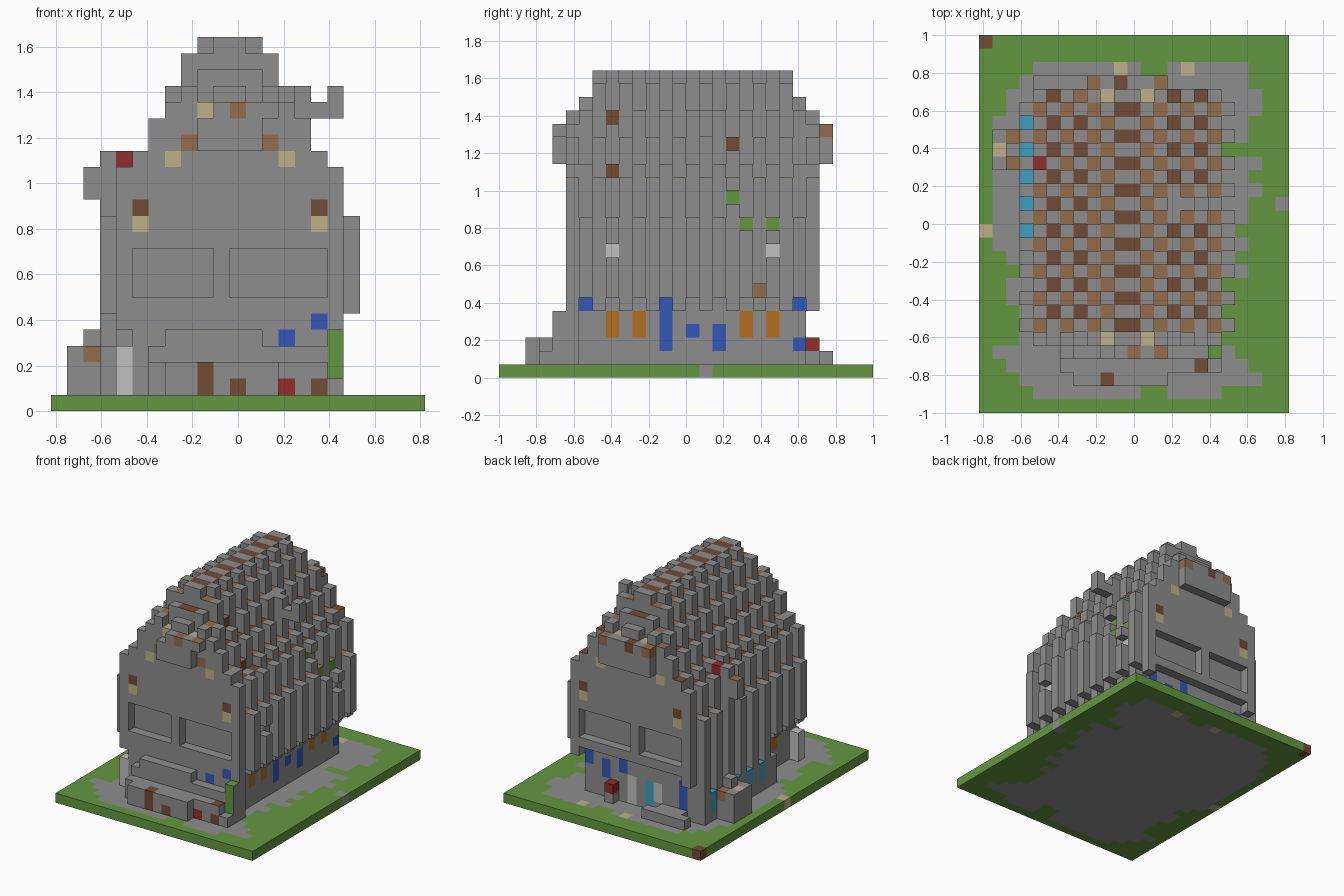
import bpy
import bmesh
from mathutils import Vector

if "Cube" in bpy.data.objects:
    bpy.data.objects.remove(bpy.data.objects["Cube"])

SIZE = 2 / 28
ORIGIN = Vector((-11.5, -14, 0))
COLOURS = {
    "grey": (.27, .27, .27), "green": (.127, .31, .052),
    "brown": (.168, .071, .035), "tan": (.292, .155, .073),
    "cream": (.51, .44, .25), "blue": (.034, .096, .48),
    "orange": (.46, .162, .015), "red": (.29, .027, .027),
    "white": (.52, .53, .52), "cyan": (.053, .345, .54),
}
NAMES = list(COLOURS)
materials = []
for name, rgb in COLOURS.items():
    mat = bpy.data.materials.new(name)
    mat.use_nodes = True
    mat.diffuse_color = (*rgb, 1)
    mat.node_tree.nodes["Principled BSDF"].inputs["Base Color"].default_value = (*rgb, 1)
    materials.append(mat)

cells = {}  # grid position -> (part, colour)
tints = {}  # (grid position, axis, step) -> colour of that one face
SIDES = {"right": (0, 1), "left": (0, 0), "front": (1, 0), "back": (1, 1), "top": (2, 1)}


def box(part, colour, xs, ys, zs):
    """Fill inclusive ranges of blocks; a plain number means one block."""
    spans = [(s, s) if isinstance(s, int) else s for s in (xs, ys, zs)]
    (a, b), (c, d), (e, f) = spans
    for i in range(a, b + 1):
        for j in range(c, d + 1):
            for k in range(e, f + 1):
                cells[i, j, k] = (part, colour)


def carve(xs, y, zs):
    for i in range(xs[0], xs[1] + 1):
        for k in range(zs[0], zs[1] + 1):
            cells.pop((i, y, k), None)


def paint(side, colour, across, low, high=None, recess=False):
    """Colour the outermost faces on one side, one block deeper if recessed."""
    axis, step = SIDES[side]
    for other in range(low, (high or low) + 1):
        hits = []
        for depth in range(28):
            pos = [across, other]
            pos.insert(axis, 27 - depth if step else depth)
            if tuple(pos) in cells:
                hits.append(tuple(pos))
        if recess:
            cells.pop(hits.pop(0))
        tints[hits[0], axis, step] = colour


# Grass slab with a ragged paved patch
box("ground_slab", "green", (0, 22), (0, 27), 0)
LEFT = [4, 3, 2, 1, 3, 3, 3, 2, 2, 3, 2, 1, 1, 1, 1, 1, 1, 1, 1, 1, 1, 2, 2, 3, 4]
RIGHT = [17, 20, 19, 18, 17, 17, 17, 18, 17, 19, 18, 19, 18, 19, 19, 20, 19, 20,
         17, 19, 19, 20, 20, 19, 19]
for row, (a, b) in enumerate(zip(LEFT, RIGHT), 1):
    box("ground_slab", "grey", (a, b), row, 0)
for row in (1, 2, 25):
    box("ground_slab", "green", (12, 13), row, 0)
box("ground_slab", "grey", 22, 15, 0)
box("ground_slab", "brown", 0, 27, 0)
for i, j in ((0, 13), (10, 25), (15, 25)):
    box("ground_slab", "cream", i, j, 0)

# Ground floor, and a side bay of posts with glazing between them
box("ground_floor", "grey", (5, 16), (5, 22), (1, 5))
box("side_bay", "grey", 4, (11, 22), (1, 5))
for j in range(11, 23):
    box("side_bay", "grey", 3, j, (1, 3 if j % 2 else 5))
for j in range(13, 22, 2):
    box("side_bay", "cyan", 3, j, (2, 3))

# Steep roof of alternating upright shingles with timber behind them
POSTS = [23, 23, 22, 20, 18, 16, 15, 12]
for j in range(5, 24):
    limit = (20, 21, 23)[min(j - 5, 23 - j, 2)]
    wide = j % 2 == 0
    for c in range(8 if wide else 7):
        raised = (c % 2 == 1) == wide
        top = min(POSTS[c if raised else c + 1], limit)
        bottom = 6 if wide or c < 6 else 5
        for i in (11 + c, 10 - c):
            box("roof", "grey", i, j, (bottom, top - 1))
            if not raised:
                paint("top", "brown" if c in (0, 3, 5) else "tan", i, j)

# Gable walls with recessed panels
for wall, side in ((5, "front"), (23, "back")):
    part = side + "_gable"
    for c in range(6):
        top = min(POSTS[c], 19) - 1
        box(part, "grey", (10 - c, 11 + c), wall, (6, top))
    carve((5, 9), wall, (7, 9))
    carve((11, 16), wall, (7, 9))
    for i in (9, 12):
        carve((i, i), wall, (19, 19))
        box(part, "cream", i, wall, 18)
    for c, k, colour in ((3, 15, "cream"), (2, 16, "tan"), (5, 12, "brown"),
                         (5, 11, "cream")):
        for i in (11 + c, 10 - c):
            paint(side, colour, i, k)

# Projecting gable caps
box("front_cap", "grey", (9, 12), 4, (16, 17))
box("front_cap", "grey", (10, 13), 4, 18)
box("front_cap", "tan", 11, 4, 18)
box("back_cap", "grey", (8, 13), 24, (16, 18))
box("back_cap", "brown", 10, 24, 18)
for i in (8, 13):
    box("back_cap", "tan", i, 24, 18)
paint("top", "tan", 13, 4)
for i, colour in ((5, "brown"), (7, "tan"), (14, "brown"), (16, "brown")):
    paint("top", colour, i, 23)

# Front porch terraces
box("porch", "grey", (7, 13), 2, (1, 2))
box("porch", "grey", (6, 16), 3, (1, 2))
box("porch", "grey", (6, 16), 4, (1, 3))
box("porch", "grey", (7, 12), 4, 4)
box("porch", "grey", 17, (3, 4), 1)
box("porch", "grey", 17, 4, (2, 4))
box("porch", "grey", 17, 5, (1, 5))
paint("front", "green", 17, 2, 4)
paint("top", "green", 17, 4)
box("porch", "brown", 9, 2, (1, 2))
paint("front", "brown", 11, 1)
paint("front", "red", 14, 1)
box("porch", "brown", 16, 3, (1, 1))
paint("top", "brown", 16, 3)
box("side_door", "white", 4, 5, (1, 3))

# Side shed, dormer and chimney
box("shed", "grey", (1, 2), (18, 20), (1, 3))
box("shed", "grey", 2, 19, 4)
box("shed", "tan", 2, (18, 20), 3)
paint("top", "cream", 1, 19)
box("dormer", "grey", (3, 6), 18, (12, 15))
box("dormer", "grey", 2, 18, (13, 14))
box("dormer", "red", 4, 18, 15)
paint("top", "tan", 2, 18)
box("chimney", "grey", (14, 17), 15, 18)
box("chimney", "grey", (14, 15), 15, 19)
box("chimney", "grey", 17, 15, 19)

# Rear steps and pot
box("rear_step", "grey", (4, 8), 24, 1)
box("rear_step", "grey", (5, 7), 23, 1)
box("rear_pot", "red", 13, 23, 2)
box("rear_pot", "grey", 13, 23, 1)

# Windows and doors
for j in (8, 10, 18, 20):
    paint("right", "orange", j, 3, 4)
paint("left", "orange", 8, 3, 4)
for j, a, b in ((6, 5, 5), (12, 2, 5), (14, 3, 3), (16, 2, 3), (22, 5, 5), (22, 2, 2)):
    paint("right", "blue", j, a, b)
paint("front", "blue", 16, 5)
paint("front", "blue", 14, 4)
for i, a, b in ((5, 2, 4), (12, 4, 5), (14, 3, 4), (16, 4, 5)):
    paint("back", "blue", i, a, b)
paint("back", "white", 11, 1, 3)
paint("back", "cyan", 9, 1, 3)
paint("back", "white", 8, 2, 3)

# Coloured blocks set back between the shingles
for j, k, colour in ((8, 9, "white"), (20, 9, "white"), (17, 13, "green"),
                     (18, 11, "green"), (20, 11, "green"), (8, 19, "brown"),
                     (8, 15, "brown"), (17, 17, "brown"), (19, 6, "tan")):
    paint("right", colour, j, k, recess=True)


def build(part):
    """Make one object from the exposed sides of its blocks."""
    bm = bmesh.new()
    verts = {}

    def vert(p):
        if p not in verts:
            verts[p] = bm.verts.new((Vector(p) + ORIGIN) * SIZE)
        return verts[p]

    for pos, (owner, colour) in cells.items():
        if owner != part:
            continue
        for axis in range(3):
            u, v = (axis + 1) % 3, (axis + 2) % 3
            for step in (0, 1):
                near = list(pos)
                near[axis] += 2 * step - 1
                if tuple(near) in cells:
                    continue
                corners = []
                for du, dv in ((0, 0), (1, 0), (1, 1), (0, 1)):
                    p = list(pos)
                    p[axis] += step
                    p[u] += du
                    p[v] += dv
                    corners.append(vert(tuple(p)))
                face = bm.faces.new(corners if step else corners[::-1])
                face.material_index = NAMES.index(tints.get((pos, axis, step), colour))
    mesh = bpy.data.meshes.new(part)
    bm.to_mesh(mesh)
    bm.free()
    for mat in materials:
        mesh.materials.append(mat)
    bpy.context.collection.objects.link(bpy.data.objects.new(part, mesh))


for part in sorted({owner for owner, colour in cells.values()}):
    build(part)
